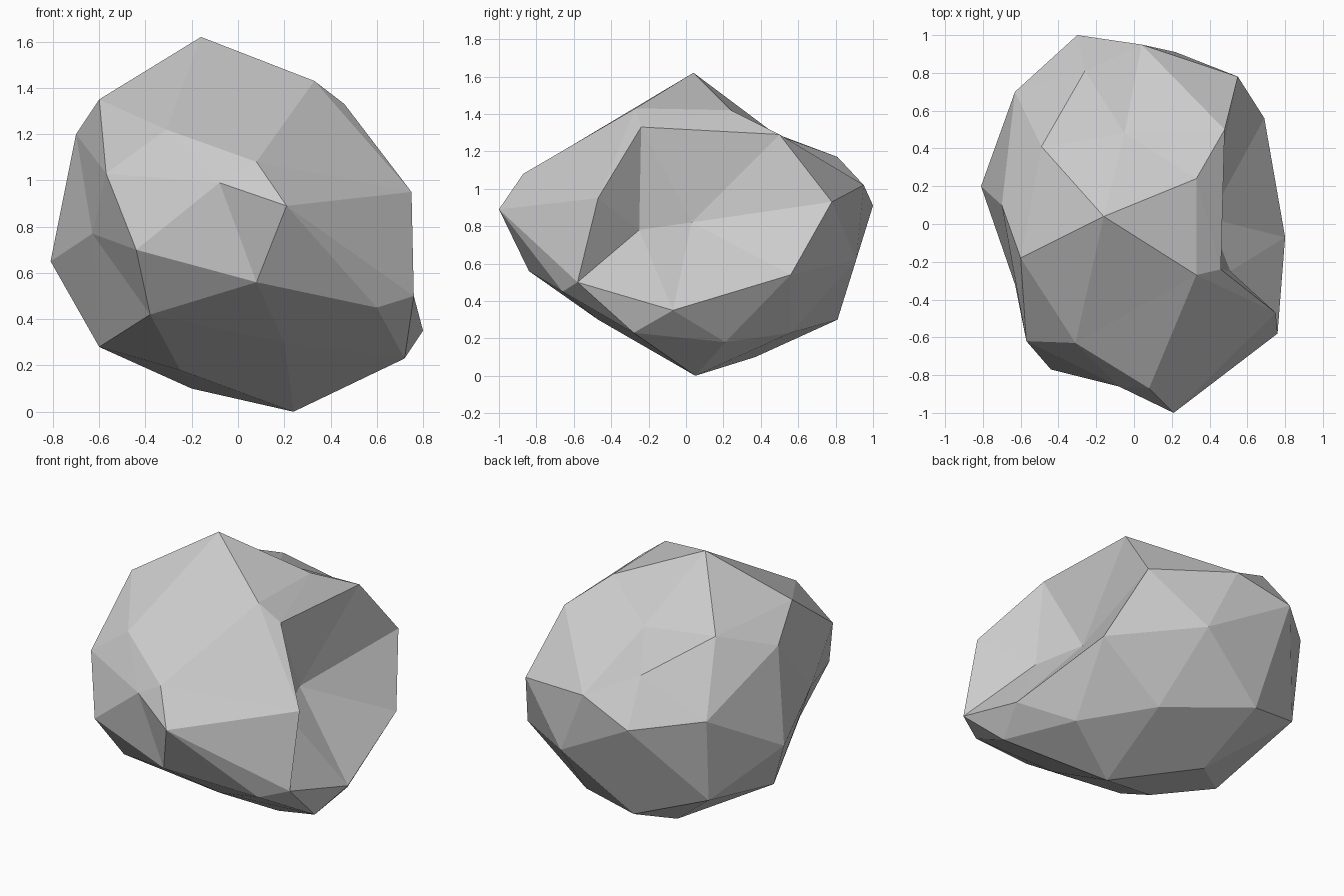
import bpy
import bmesh
from itertools import combinations
from mathutils import Vector

# Remove the default cube only
default_cube = bpy.data.objects.get("Cube")
if default_cube:
    bpy.data.objects.remove(default_cube, do_unlink=True)

# The boulder is a once-divided icosahedron: twelve corners, named a to l,
# and one pulled or pushed point on every edge (all in hundredths of a unit).
corners = {
    "a": (-60, -18, 135), "b": (33, 24, 142), "c": (8, -87, 108),
    "d": (51, -25, 78), "e": (55, 78, 93), "f": (-26, 81, 117),
    "g": (-81, 20, 65), "h": (-44, -77, 70), "i": (60, -66, 45),
    "j": (60, 21, 18), "k": (-21, 81, 30), "l": (-25, -16, 18),
}

# Crown and shoulders
crown = {
    "ab": (-16, 4, 162), "ac": (-31, -63, 122), "bc": (33, -27, 143),
    "bd": (46, -24, 133), "be": (48, 50, 129), "bf": (-5, 48, 129),
    "af": (-49, 41, 132), "ag": (-70, 10, 120), "ah": (-57, -62, 103),
}

# Waist, with the hollow on the left side at "de" and the front notch at "ch"
waist = {
    "cd": (75, -47, 95), "de": (40, 3, 82), "ch": (-8, -86, 99),
    "ci": (21, -100, 89), "di": (76, -58, 50), "ek": (22, 91, 62),
    "ef": (4, 95, 102), "fk": (-30, 100, 91), "fg": (-63, 70, 94),
    "gh": (-63, -32, 77), "ej": (69, 56, 54), "hi": (8, -84, 56),
}

# Underside
underside = {
    "dj": (80, -7, 35), "ij": (72, -28, 23), "jk": (29, 56, 23),
    "gk": (-61, 65, 43), "hl": (-38, -57, 42), "gl": (-60, 0, 28),
    "kl": (-20, 37, 10), "jl": (24, 5, 0), "il": (20, -47, 30),
}

# Add all the points to the mesh
bm = bmesh.new()
points = {}
for group in (corners, crown, waist, underside):
    for name, place in group.items():
        points[name] = bm.verts.new(Vector(place) / 100)

# Every three mutually joined corners form one large facet, split into four
for p, q, r in combinations(sorted(corners), 3):
    edges = (p + q, q + r, p + r)
    if all(edge in points for edge in edges):
        pq, qr, pr = edges
        for facet in ((p, pq, pr), (q, pq, qr), (r, qr, pr), (pq, qr, pr)):
            bm.faces.new([points[name] for name in facet])

bmesh.ops.recalc_face_normals(bm, faces=bm.faces[:])
for face in bm.faces:
    face.smooth = False

mesh = bpy.data.meshes.new("boulder")
bm.to_mesh(mesh)
bm.free()

# One plain stone colour
stone = bpy.data.materials.new("stone_grey")
stone.use_nodes = True
grey = (0.6, 0.6, 0.6, 1)
stone.diffuse_color = grey
shader = next(n for n in stone.node_tree.nodes if n.type == "BSDF_PRINCIPLED")
shader.inputs["Base Color"].default_value = grey
shader.inputs["Roughness"].default_value = 0.9
mesh.materials.append(stone)

boulder = bpy.data.objects.new("boulder", mesh)
bpy.context.scene.collection.objects.link(boulder)
